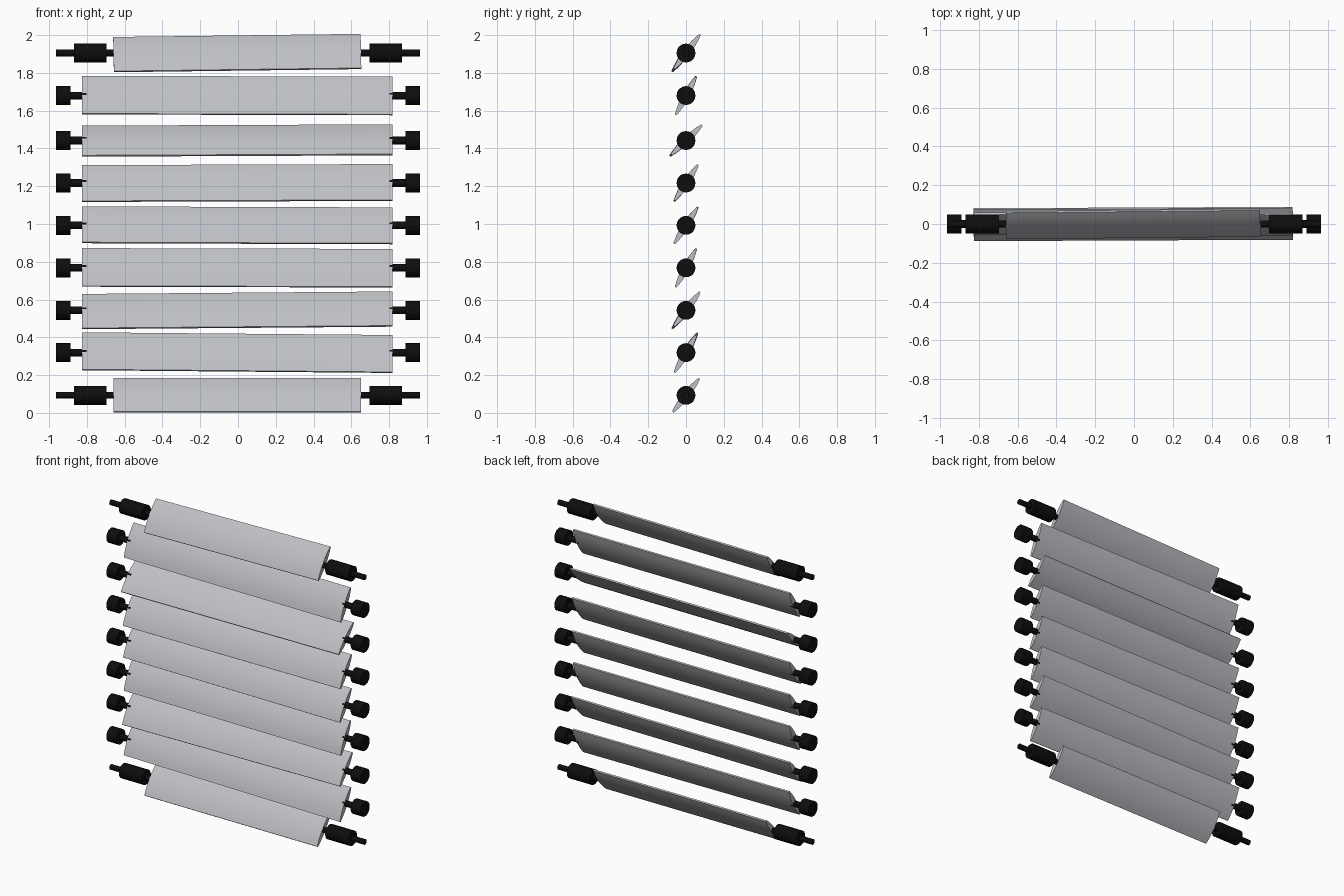
import bpy
import math
from mathutils import Matrix, Vector

cube = bpy.data.objects.get("Cube")
if cube:
    bpy.data.objects.remove(cube, do_unlink=True)


def make_material(name, rgb, roughness):
    mat = bpy.data.materials.new(name)
    mat.use_nodes = True
    mat.diffuse_color = (*rgb, 1)
    bsdf = mat.node_tree.nodes["Principled BSDF"]
    bsdf.inputs["Base Color"].default_value = (*rgb, 1)
    bsdf.inputs["Roughness"].default_value = roughness
    return mat


GREY = make_material("light grey", (0.52, 0.53, 0.56), 0.5)
BLACK = make_material("black", (0.004, 0.004, 0.004), 0.5)


def finish(obj, mat):
    obj.data.materials.append(mat)
    bpy.ops.object.select_all(action='DESELECT')
    obj.select_set(True)
    bpy.context.view_layer.objects.active = obj
    bpy.ops.object.shade_smooth_by_angle(angle=math.radians(30))


def rod(name, x0, x1, radius, z, sides):
    """Cylinder lying along x between x0 and x1."""
    bpy.ops.mesh.primitive_cylinder_add(
        vertices=sides, radius=radius, depth=abs(x1 - x0),
        location=((x0 + x1) / 2, 0, z), rotation=(0, math.pi / 2, 0))
    obj = bpy.context.object
    obj.name = name
    finish(obj, BLACK)


def slat(name, half_length, z, pitch, skew):
    """Lens-section blade, thick in the middle and blunt at both edges."""
    steps, half_width = 8, 0.113
    upper = []
    for i in range(steps + 1):
        u = 2 * i / steps - 1
        upper.append((u * half_width, 0.005 + 0.014 * (1 - u * u)))
    section = upper + [(w, -t) for w, t in reversed(upper)]
    n = len(section)
    verts = [(x, w, t) for x in (-half_length, half_length) for w, t in section]
    faces = [(i, (i + 1) % n, n + (i + 1) % n, n + i) for i in range(n)]
    faces += [tuple(reversed(range(n))), tuple(range(n, 2 * n))]
    mesh = bpy.data.meshes.new(name)
    mesh.from_pydata(verts, [], faces)
    # Small turn within the blade plane, then pitch about the long axis
    turn = Matrix.Rotation(skew, 4, 'Z')
    tilt = Matrix.Rotation(math.radians(pitch), 4, 'X')
    mesh.transform(Matrix.Translation(Vector((-0.004, 0, z))) @ tilt @ turn)
    mesh.update()
    obj = bpy.data.objects.new(name, mesh)
    bpy.context.collection.objects.link(obj)
    bpy.context.view_layer.update()
    # Make every face point outwards
    bpy.context.view_layer.objects.active = obj
    bpy.ops.object.mode_set(mode='EDIT')
    bpy.ops.mesh.select_all(action='SELECT')
    bpy.ops.mesh.normals_make_consistent(inside=False)
    bpy.ops.object.mode_set(mode='OBJECT')
    finish(obj, GREY)


# Height, pitch in degrees and in-plane turn of each blade, bottom to top
BLADES = [
    (0.093, 52, 0.0), (0.319, 60, -0.010), (0.543, 53, 0.010),
    (0.768, 62, -0.003), (0.993, 57, -0.004), (1.217, 57, 0.004),
    (1.442, 44, 0.006), (1.680, 62, -0.003), (1.905, 53, 0.016),
]

for i, (z, pitch, skew) in enumerate(BLADES):
    end_blade = i in (0, len(BLADES) - 1)
    half = 0.655 if end_blade else 0.822
    slat(f"slat_{i + 1}", half, z, pitch, skew)
    for side, s in (("left", 1), ("right", -1)):
        if end_blade:
            # Short blade: long bearing with a pin passing through it
            rod(f"{side}_pin_{i + 1}", s * (half - 0.02), s * 0.963, 0.018, z, 16)
            rod(f"{side}_bearing_{i + 1}", s * 0.695, s * 0.868, 0.05, z, 20)
        else:
            # Long blade: thin neck ending in a round cap
            rod(f"{side}_neck_{i + 1}", s * (half - 0.02), s * 0.89, 0.02, z, 16)
            rod(f"{side}_cap_{i + 1}", s * 0.888, s * 0.963, 0.05, z, 20)
